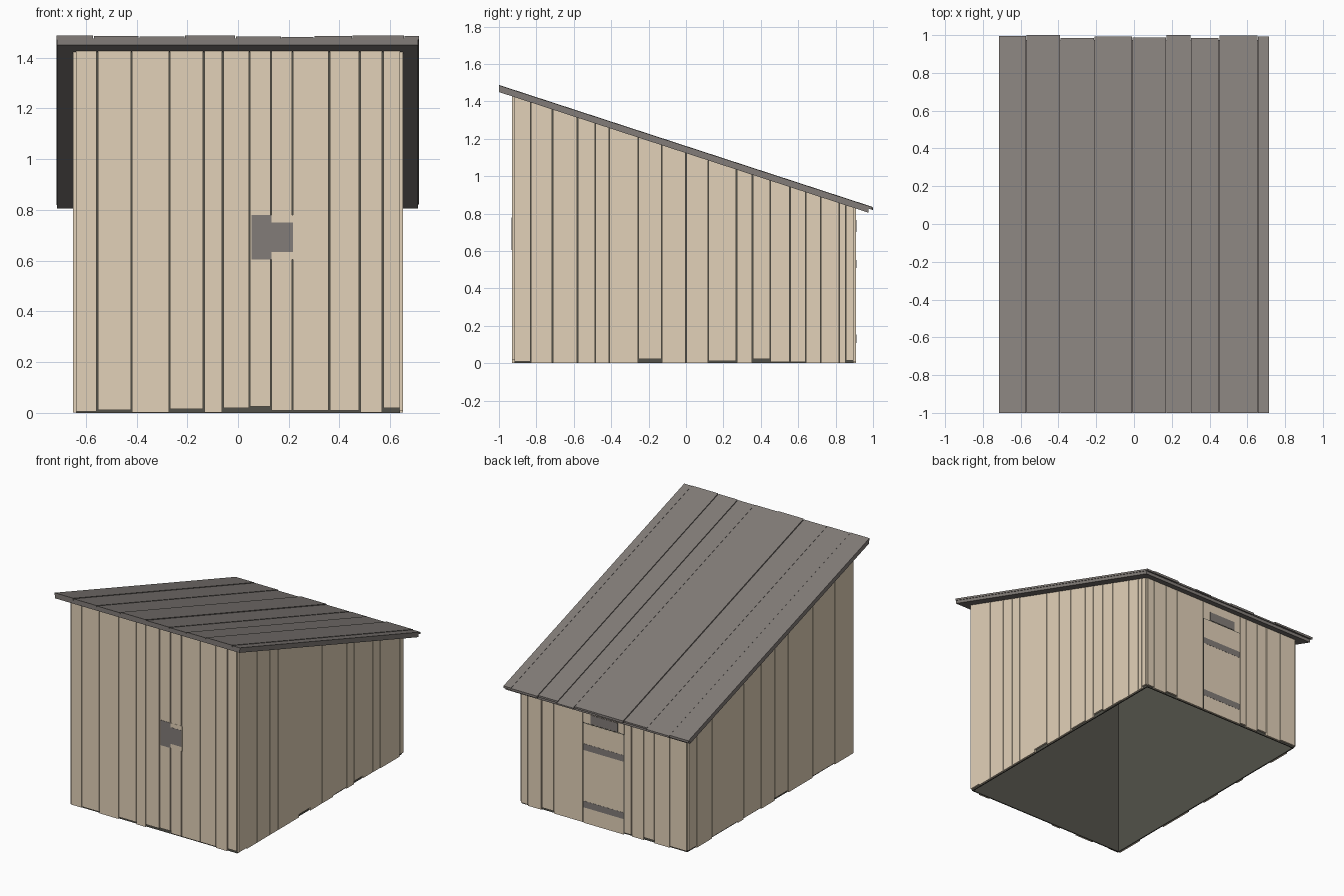
import bpy, bmesh

cube = bpy.data.objects.get("Cube")
if cube:
    bpy.data.objects.remove(cube, do_unlink=True)


def material(name, rgb):
    mat = bpy.data.materials.new(name)
    mat.use_nodes = True
    mat.diffuse_color = (*rgb, 1)
    mat.node_tree.nodes["Principled BSDF"].inputs["Base Color"].default_value = (*rgb, 1)
    return mat


WOOD = material("pale wood", (0.765, 0.64, 0.483))
GREY = material("weathered grey", (0.225, 0.204, 0.19))
CORE = material("dark lining", (0.085, 0.083, 0.067))

SLOPE = 0.3265
SIDE, FRONT, BACK = 0.65, -0.93, 0.908   # outer wall planes
THICK = 0.012                            # plank thickness


def under(y, lift=0.0):
    """Height of the sloping roof underside at y."""
    return 1.45 - SLOPE * (y + 1) + lift


def block(bm, xs, ys, low, high):
    """Six-sided block; low and high are heights or functions of y."""
    def height(h, y):
        return h(y) if callable(h) else h
    rings = [[bm.verts.new((x, y, height(h, y)))
              for x, y in ((xs[0], ys[0]), (xs[1], ys[0]), (xs[1], ys[1]), (xs[0], ys[1]))]
             for h in (low, high)]
    bottom, top = rings
    bm.faces.new(bottom[::-1])
    bm.faces.new(top)
    for i in range(4):
        j = (i + 1) % 4
        bm.faces.new((bottom[i], bottom[j], top[j], top[i]))


def finish(bm, name, mat):
    mesh = bpy.data.meshes.new(name)
    bm.to_mesh(mesh)
    bm.free()
    mesh.materials.append(mat)
    obj = bpy.data.objects.new(name, mesh)
    bpy.context.collection.objects.link(obj)


def single(name, mat, xs, ys, low, high):
    bm = bmesh.new()
    block(bm, xs, ys, low, high)
    finish(bm, name, mat)


def wall(name, seams, raised, axis, plane, bold=()):
    """Row of vertical planks; raised gives bottom heights, bold the wider seams."""
    bm = bmesh.new()
    inner = plane - THICK if plane > 0 else plane + THICK
    depth = tuple(sorted((plane, inner)))
    last = len(seams) - 1

    def gap(i):
        if i in (0, last):
            return 0
        return 0.0026 if axis == "x" or i in bold else 0.0016

    for i in range(last):
        span = (seams[i] + gap(i), seams[i + 1] - gap(i + 1))
        xs, ys = (span, depth) if axis == "x" else (depth, span)
        block(bm, xs, ys, raised.get(i, 0.002), lambda y: under(y, 0.004))
    finish(bm, name, WOOD)


# Dark hollow lining, open at the floor, seen through the seams
LINING = 0.008
SIDE_FRONT, SIDE_BACK = FRONT + THICK, BACK - THICK
half = SIDE - THICK
bm = bmesh.new()
for xs, ys in (((-half, -half + LINING), (SIDE_FRONT, SIDE_BACK)),
               ((half - LINING, half), (SIDE_FRONT, SIDE_BACK)),
               ((-half + LINING, half - LINING), (SIDE_FRONT, SIDE_FRONT + LINING)),
               ((-half + LINING, half - LINING), (SIDE_BACK - LINING, SIDE_BACK))):
    block(bm, xs, ys, 0, lambda y: under(y, 0.003))
finish(bm, "wall_lining", CORE)

# Plank walls, leaving a small notch at each corner
wall("front_planks",
     (-0.639, -0.555, -0.42, -0.27, -0.135, -0.06, 0.045, 0.13, 0.215, 0.36, 0.48, 0.57, 0.639),
     {0: 0.005, 1: 0.012, 3: 0.016, 5: 0.02, 6: 0.025, 7: 0.01, 8: 0.01, 9: 0.01, 11: 0.02},
     "x", FRONT)
wall("back_planks",
     (-0.639, -0.51, -0.39, -0.31, -0.215, -0.16, 0.16, 0.385, 0.48, 0.585, 0.639),
     {0: 0.012, 2: 0.02, 4: 0.012, 7: 0.018, 9: 0.01},
     "x", BACK)
wall("left_planks",
     (SIDE_FRONT, -0.83, -0.715, -0.58, -0.485, -0.41, -0.255, -0.13, 0, 0.12, 0.27,
      0.355, 0.45, 0.555, 0.64, 0.72, 0.82, 0.855, SIDE_BACK),
     {0: 0.01, 6: 0.022, 9: 0.012, 11: 0.022, 12: 0.006, 13: 0.006, 17: 0.015},
     "y", SIDE, bold=(2, 3, 11, 13))
wall("right_planks",
     (SIDE_FRONT, -0.71, -0.47, -0.4, -0.2, -0.05, 0.1, 0.29, 0.355, 0.64, 0.81, SIDE_BACK),
     {1: 0.012, 4: 0.018, 6: 0.01, 8: 0.012, 10: 0.015},
     "y", -SIDE, bold=(4, 6, 7, 9))

# Front latch: wooden backing with two grey plates
single("latch_backing", WOOD, (0.13, 0.221), (FRONT - 0.001, FRONT + 0.006), 0.605, 0.78)
single("latch_plate", GREY, (0.053, 0.132), (FRONT - 0.002, FRONT + 0.005), 0.605, 0.78)
single("latch_bolt", GREY, (0.13, 0.217), (FRONT - 0.002, FRONT + 0.005), 0.635, 0.75)

# Back hatch with a thin dark surround, two straps and a grey stop above
single("hatch_surround", CORE, (-0.16, 0.16), (BACK - 0.004, BACK + 0.001), 0.003, 0.7)
single("hatch_panel", WOOD, (-0.156, 0.155), (BACK - 0.004, BACK + 0.002), 0, 0.695)
for name, z in (("hatch_lower_strap", 0.108), ("hatch_upper_strap", 0.508)):
    single(name, GREY, (-0.156, 0.155), (BACK, BACK + 0.003), z, z + 0.045)
single("hatch_stop", GREY, (-0.11, 0.1), (BACK - 0.004, BACK + 0.003), 0.702, 0.765)

# Roof deck under the boards
single("roof_deck", GREY, (-0.713, 0.71), (-0.999, 0.975), under, lambda y: under(y, 0.026))

# Roof boards with uneven back ends and slightly uneven heights
edges = (-0.716, -0.57, -0.39, -0.21, -0.01, 0.17, 0.3, 0.45, 0.655, 0.714)
ends = (0.996, 1.0, 0.985, 0.992, 0.987, 1.0, 0.985, 0.997, 0.992)
drops = (0, 0.003, 0.005, 0, 0.004, 0.006, 0.003, 0, 0.002)
bm = bmesh.new()
for i, (end, drop) in enumerate(zip(ends, drops)):
    left = edges[i] + (0.0015 if i else 0)
    right = edges[i + 1] - (0.0015 if i < len(ends) - 1 else 0)
    block(bm, (left, right), (-1, end), lambda y: under(y, 0.022),
          lambda y: under(y, 0.038 - drop))
finish(bm, "roof_boards", GREY)
